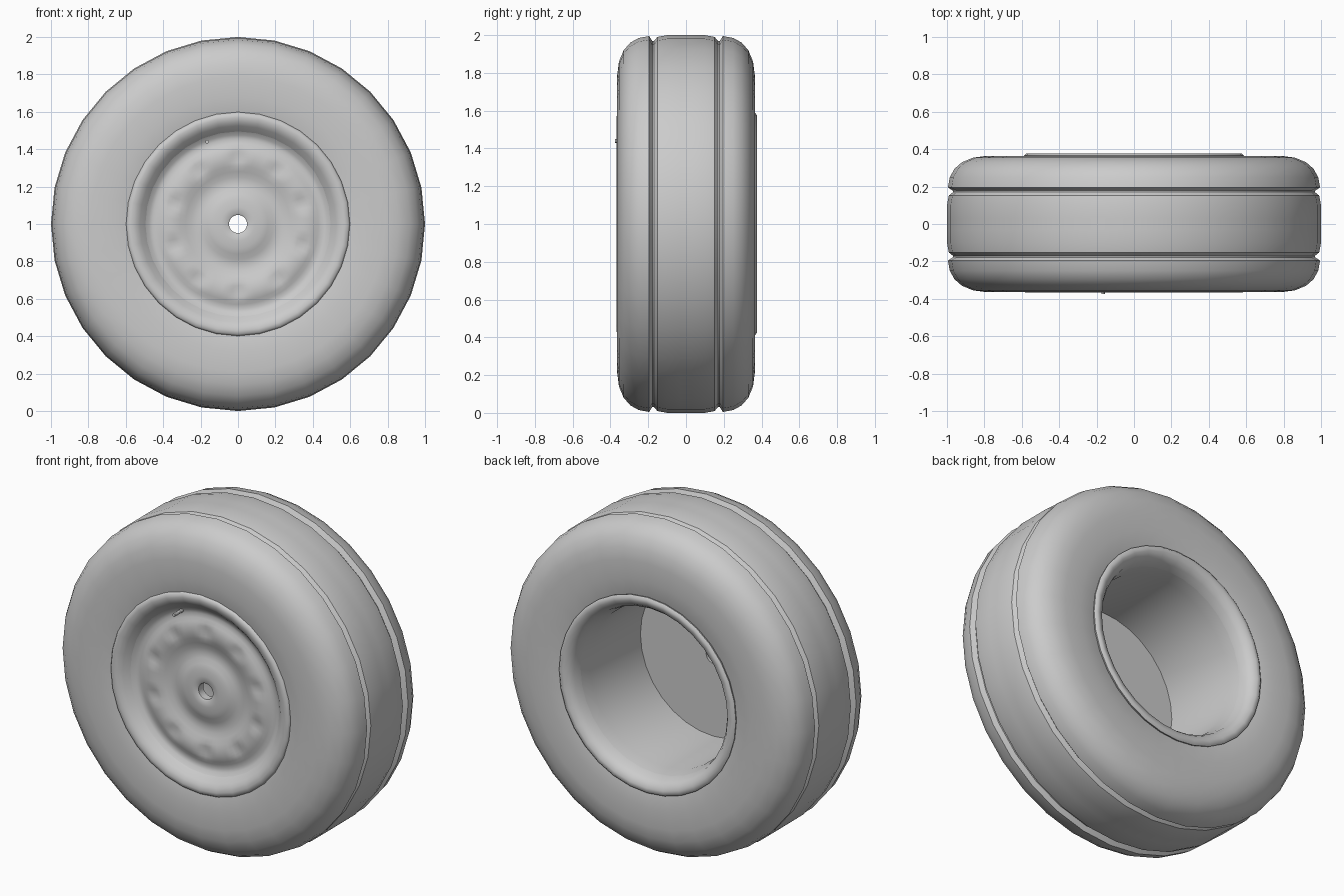
import bpy, bmesh, math
from mathutils import Vector

if "Cube" in bpy.data.objects:
    bpy.data.objects.remove(bpy.data.objects["Cube"])


def lathe(name, profile, sides, closed=False, angle=40, shape=None):
    """Revolve (radius, y) points around the axle at z = 1."""
    bm = bmesh.new()
    rings = []
    for i in range(sides):
        a = 2 * math.pi * i / sides
        ring = []
        for r, y in profile:
            x, z = r * math.cos(a), r * math.sin(a)
            if shape:
                y += shape(x, z, y)
            ring.append(bm.verts.new((x, y, 1 + z)))
        rings.append(ring)
    n = len(profile)
    for i in range(sides):
        p, q = rings[i], rings[(i + 1) % sides]
        for j in range(n if closed else n - 1):
            k = (j + 1) % n
            bm.faces.new((p[j], p[k], q[k], q[j]))
    bmesh.ops.recalc_face_normals(bm, faces=bm.faces)
    me = bpy.data.meshes.new(name)
    bm.to_mesh(me)
    bm.free()
    ob = bpy.data.objects.new(name, me)
    bpy.context.collection.objects.link(ob)
    bpy.context.view_layer.objects.active = ob
    for o in bpy.context.selected_objects:
        o.select_set(False)
    ob.select_set(True)
    bpy.ops.object.shade_smooth_by_angle(angle=math.radians(angle))
    return ob


# tyre: half section from bead to tread centre, mirrored across the middle
half = [(0.52, 0.33), (0.58, 0.352), (0.68, 0.362), (0.79, 0.364), (0.86, 0.355),
        (0.92, 0.33), (0.96, 0.295), (0.985, 0.25), (0.995, 0.195),
        (0.968, 0.178), (0.968, 0.17), (0.99, 0.152), (1.0, 0.1), (1.0, 0.03)]
tyre = half + [(r, -y) for r, y in reversed(half)]
lathe("tyre", tyre, 32, closed=True, angle=35)

# rim: rolled front lip and rolled back lip
lathe("front_lip", [(0.53, -0.26), (0.592, -0.33), (0.6, -0.352), (0.59, -0.364),
                    (0.57, -0.367), (0.545, -0.36), (0.525, -0.345), (0.495, -0.315)],
      32, angle=60)
lathe("back_lip", [(0.55, 0.31), (0.585, 0.355), (0.588, 0.366), (0.575, 0.377),
                   (0.555, 0.375), (0.53, 0.362), (0.51, 0.335), (0.498, 0.29)],
      32, angle=60)

# open barrel behind the wheel face
lathe("rim_barrel", [(0.498, 0.29), (0.485, 0.22), (0.485, -0.26), (0.53, -0.27),
                     (0.53, 0.31)], 32)

# wheel face with a ring of ten shallow dimples
centres = [Vector((0.36 * math.cos(math.radians(90 + 36 * i)),
                   0.36 * math.sin(math.radians(90 + 36 * i)))) for i in range(10)]


def dimple(x, z, y):
    if y > -0.27:
        return 0
    d = min((Vector((x, z)) - c).length for c in centres)
    return 0.012 * max(0, 1 - (d / 0.05) ** 2)


face = [(0.5, -0.318), (0.475, -0.298), (0.455, -0.293), (0.43, -0.298), (0.41, -0.307),
        (0.39, -0.313), (0.375, -0.315), (0.36, -0.316), (0.345, -0.315), (0.33, -0.313),
        (0.31, -0.308), (0.28, -0.297), (0.25, -0.287), (0.22, -0.284), (0.19, -0.289),
        (0.16, -0.302), (0.13, -0.31), (0.09, -0.312), (0.056, -0.312), (0.048, -0.306),
        (0.048, -0.26), (0.487, -0.26)]
lathe("wheel_face", face, 80, shape=dimple)

# tyre valve
bpy.ops.mesh.primitive_cylinder_add(vertices=12, radius=0.01, depth=0.085,
                                    location=(-0.165, -0.3325, 1.44),
                                    rotation=(math.pi / 2, 0, 0))
bpy.context.object.name = "valve_stem"
bpy.ops.object.shade_smooth_by_angle()
